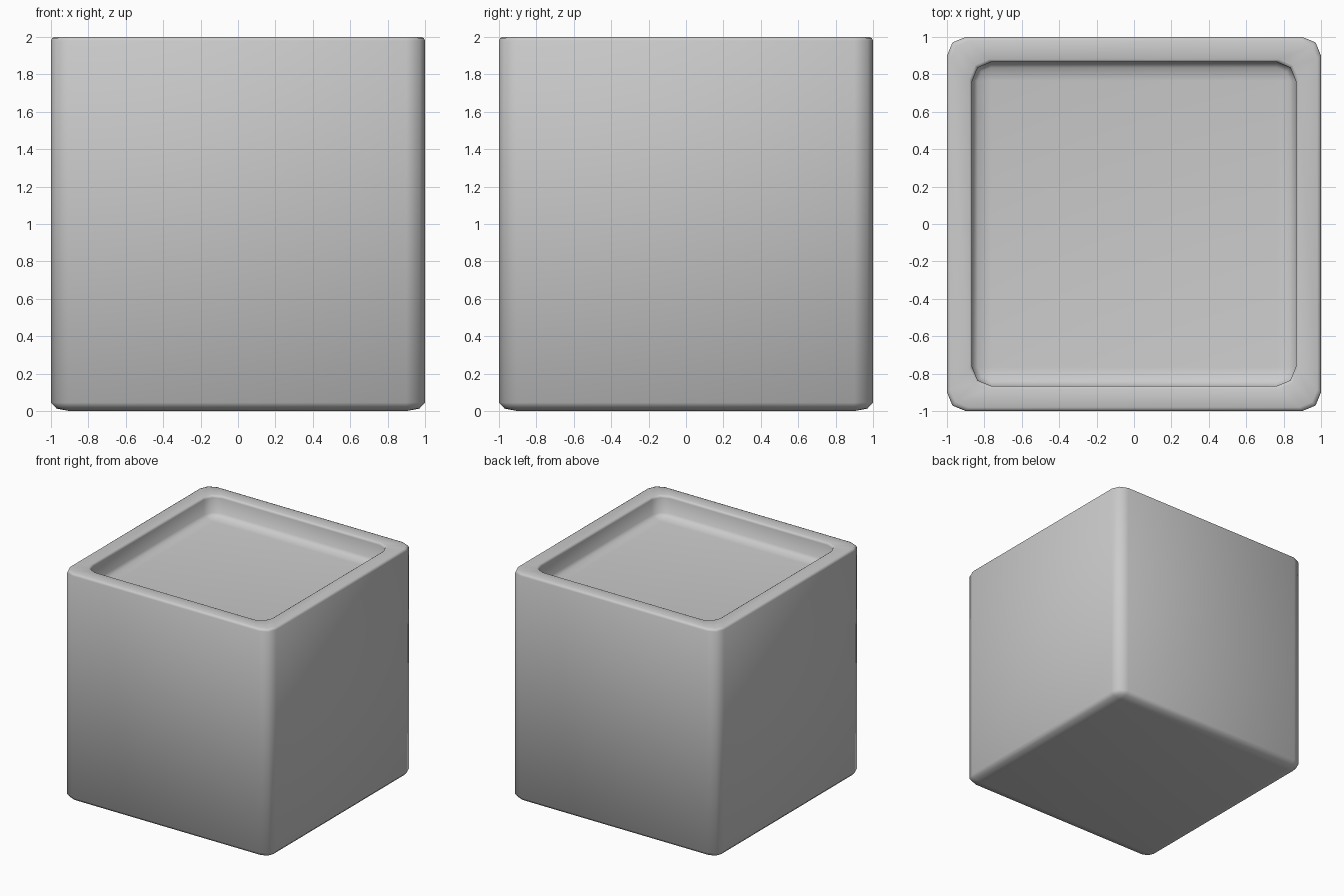
import bpy
import bmesh

if "Cube" in bpy.data.objects:
    bpy.data.objects.remove(bpy.data.objects["Cube"], do_unlink=True)

grey = bpy.data.materials.new("light_grey")
grey.use_nodes = True
colour = (0.6, 0.6, 0.6, 1)
grey.diffuse_color = colour
grey.node_tree.nodes["Principled BSDF"].inputs["Base Color"].default_value = colour


def ring(bm, half, radius, z):
    """Rounded square outline with two segments in each corner."""
    inner = half - radius
    mid = inner + radius * 0.7071
    quarter = [(half, inner), (mid, mid), (inner, half)]
    verts = []
    for c, s in ((1, 0), (0, 1), (-1, 0), (0, -1)):
        verts += [bm.verts.new((x * c - y * s, x * s + y * c, z)) for x, y in quarter]
    return verts


# Profile from the underside, up the wall, over the rim and into the recess:
# half width, corner radius, height
profile = [
    (0.90, 0.0, 0.0),       # underside edge
    (0.97, 0.07, 0.013),
    (1.00, 0.10, 0.045),    # outer wall
    (1.00, 0.10, 1.98),
    (0.994, 0.098, 1.994),  # outer rim edge
    (0.98, 0.095, 2.0),
    (0.88, 0.105, 2.0),     # inner rim edge
    (0.869, 0.102, 1.994),
    (0.865, 0.10, 1.98),    # recess wall
    (0.865, 0.10, 1.85),
    (0.835, 0.07, 1.825),   # recess floor edge
    (0.765, 0.0, 1.815),
]

bm = bmesh.new()
rings = [ring(bm, *p) for p in profile]
for low, high in zip(rings, rings[1:]):
    n = len(low)
    for i in range(n):
        j = (i + 1) % n
        bm.faces.new((low[i], low[j], high[j], high[i]))
bm.faces.new(rings[0][::-1])
bm.faces.new(rings[-1])
bmesh.ops.remove_doubles(bm, verts=bm.verts[:], dist=0.0005)
bmesh.ops.recalc_face_normals(bm, faces=bm.faces[:])
for f in bm.faces:
    f.smooth = True

mesh = bpy.data.meshes.new("planter_box")
bm.to_mesh(mesh)
bm.free()
mesh.materials.append(grey)
box = bpy.data.objects.new("planter_box", mesh)
bpy.context.collection.objects.link(box)
